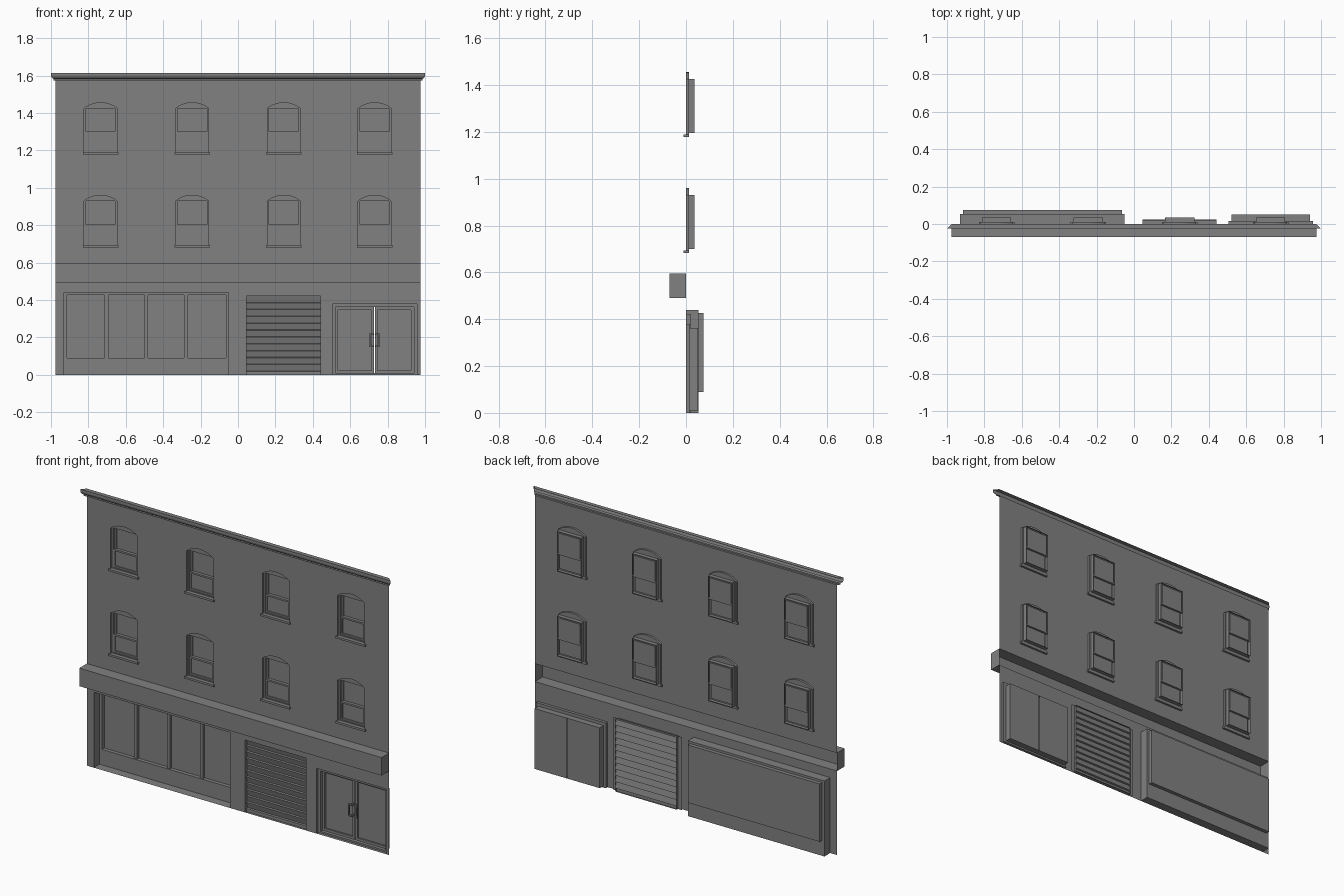
import bpy, bmesh, math

if "Cube" in bpy.data.objects:
    bpy.data.objects.remove(bpy.data.objects["Cube"], do_unlink=True)

grey = bpy.data.materials.new("plain_grey")
grey.use_nodes = True
GREY = (0.22, 0.22, 0.22, 1)
grey.diffuse_color = GREY
grey.node_tree.nodes["Principled BSDF"].inputs["Base Color"].default_value = GREY


class Part:
    """Collects sheets, reveals and boxes into one named object."""

    def __init__(self, name):
        self.name, self.bm = name, bmesh.new()

    def sheet(self, y, *loops):
        # flat panel in the x-z plane; loops after the first are holes
        edges = []
        for loop in loops:
            vs = [self.bm.verts.new((x, y, z)) for x, z in loop]
            edges += [self.bm.edges.new((a, b)) for a, b in zip(vs, vs[1:] + vs[:1])]
        bmesh.ops.triangle_fill(self.bm, edges=edges, use_beauty=True, normal=(0, -1, 0))

    def reveal(self, loop, y0, y1):
        # walls of an opening running back from y0 to y1
        front = [self.bm.verts.new((x, y0, z)) for x, z in loop]
        back = [self.bm.verts.new((x, y1, z)) for x, z in loop]
        for i in range(len(loop)):
            j = (i + 1) % len(loop)
            self.bm.faces.new((front[i], front[j], back[j], back[i]))

    def box(self, x0, x1, y0, y1, z0, z1):
        made = bmesh.ops.create_cube(self.bm, size=1)["verts"]
        for v in made:
            v.co = (x0 if v.co.x < 0 else x1, y0 if v.co.y < 0 else y1,
                    z0 if v.co.z < 0 else z1)

    def strip(self, rows):
        # rows of (half width, centre x, y, z) joined by horizontal faces
        pairs = [[self.bm.verts.new((c + s * w, y, z)) for s in (-1, 1)] for w, c, y, z in rows]
        for a, b in zip(pairs, pairs[1:]):
            self.bm.faces.new((a[0], a[1], b[1], b[0]))

    def finish(self):
        mesh = bpy.data.meshes.new(self.name)
        self.bm.to_mesh(mesh)
        self.bm.free()
        mesh.materials.append(grey)
        obj = bpy.data.objects.new(self.name, mesh)
        bpy.context.collection.objects.link(obj)
        return obj


def rect(x0, x1, z0, z1):
    return [(x0, z0), (x1, z0), (x1, z1), (x0, z1)]


def inset(x0, x1, z0, z1, d):
    return rect(x0 + d, x1 - d, z0 + d, z1 - d)


def arch(cx, z, half=0.0875, spring=0.24, rise=0.03, n=10):
    # segmental arched opening
    r = (half * half + rise * rise) / (2 * rise)
    a = math.asin(half / r)
    top = [(cx + r * math.sin(t), z + spring + rise - r + r * math.cos(t))
           for t in (a - 2 * a * i / n for i in range(n + 1))]
    return [(cx - half, z), (cx + half, z)] + top


HALF = 0.975
columns = (-0.735, -0.245, 0.245, 0.73)
storeys = (0.69, 1.185)
shop = (-0.93, -0.05, 0, 0.44)
shutter = (0.045, 0.44, 0, 0.422)
door = (0.505, 0.957, 0, 0.38)

# Upper wall with arched openings
wall = Part("upper_wall")
wall.sheet(0, rect(-HALF, HALF, 0.595, 1.575),
           *[arch(c, z) for c in columns for z in storeys])
wall.finish()

# Ground floor wall, notched for the three openings
outline = [(-HALF, 0)]
for x0, x1, z0, z1 in (shop, shutter, door):
    outline += [(x0, z0), (x0, z1), (x1, z1), (x1, z0)]
outline += [(HALF, 0), (HALF, 0.49), (-HALF, 0.49)]
lower = Part("ground_floor_wall")
lower.sheet(0, outline)
lower.finish()

# Sign band: channel open at the back
band = Part("sign_band")
band.strip([(HALF, 0, y, z) for y, z in ((0, 0.49), (-0.07, 0.49), (-0.07, 0.595), (0, 0.595))])
for s in (-HALF, HALF):
    band.bm.faces.new([band.bm.verts.new((s, y, z)) for y, z in
                       ((0, 0.49), (-0.07, 0.49), (-0.07, 0.595), (0, 0.595))])
band.finish()

# Cornice: stepped moulding with mitred ends, hollow behind
cornice = Part("cornice")
steps = ((0, 1.575), (0.012, 1.575), (0.012, 1.583), (0.02, 1.588),
         (0.025, 1.6), (0.025, 1.615), (0, 1.615))
cornice.strip([(HALF + d, 0, -d, z) for d, z in steps])
cornice.finish()

# Sash windows
for floor, z in enumerate(storeys, 2):
    for i, c in enumerate(columns, 1):
        win = Part(f"sash_window_floor_{floor}_{i}")
        opening = arch(c, z)
        x0, x1, z0, z1, mid = c - 0.078, c + 0.078, z + 0.01, z + 0.24, z + 0.105
        win.reveal(opening, 0, 0.012)
        win.sheet(0.012, opening, rect(x0, x1, z0, z1))
        win.reveal(rect(x0, x1, z0, z1), 0.012, 0.036)
        for y, lo, hi in ((0.034, mid, z1), (0.022, z0, mid + 0.01)):
            hole = inset(x0, x1, lo, hi, 0.009)
            win.sheet(y - 0.006, rect(x0, x1, lo, hi), hole)
            win.reveal(hole, y - 0.006, y)
            win.sheet(y, hole)
        win.box(x0, x1, 0.016, 0.034, mid, mid + 0.01)
        win.finish()
        sill = Part(f"window_sill_floor_{floor}_{i}")
        sill.box(c - 0.095, c + 0.095, -0.01, 0.012, z - 0.008, z + 0.004)
        sill.finish()

# Shopfront: deep recess, stall riser and four panes
front = Part("shopfront")
glass = (-0.915, -0.065, 0.09, 0.427)
front.reveal(rect(*shop), 0, 0.053)
front.sheet(0.053, rect(*shop), rect(*glass))
front.reveal(rect(*glass), 0.053, 0.075)
front.sheet(0.075, rect(*glass))
front.finish()
mullions = Part("shopfront_mullions")
pane = (glass[1] - glass[0]) / 4
for i in range(1, 4):
    x = glass[0] + i * pane
    mullions.box(x - 0.01, x + 0.01, 0.06, 0.075, glass[2], glass[3])
mullions.finish()

# Roller shutter with guide frame and overlapping slats
frame = Part("shutter_frame")
frame.reveal(rect(*shutter), 0, 0.022)
frame.sheet(0.01, rect(0.02, 0.46, 0, 0.425), rect(*shutter))
frame.finish()
slats = Part("roller_shutter")
rows = [(0.1975, 0.2425, 0.014, 0.0)]
for i in range(11):
    z = 0.018 + i * 0.0367
    rows += [(0.1975, 0.2425, 0.014, z), (0.1975, 0.2425, 0.023, z + 0.003)]
rows.append((0.1975, 0.2425, 0.014, 0.422))
slats.strip(rows)
slats.finish()

# Double door in a stepped frame
doors = Part("door_frame")
inner = (0.52, 0.94, 0.01, 0.362)
doors.reveal(rect(*door), 0, 0.017)
doors.sheet(0.017, rect(*door), rect(*inner))
doors.reveal(rect(*inner), 0.017, 0.052)
doors.finish()
middle = 0.73
for name, a, b, s in (("right_door", 0.52, middle - 0.002, -1),
                      ("left_door", middle + 0.002, 0.94, 1)):
    leaf = Part(name)
    hole = inset(a, b, inner[2], inner[3], 0.014)
    leaf.sheet(0.036, rect(a, b, inner[2], inner[3]), hole)
    leaf.reveal(hole, 0.036, 0.046)
    leaf.sheet(0.046, hole)
    leaf.sheet(0.052, rect(a, b, inner[2], inner[3]))
    leaf.finish()
    # Pull handle: upright bar on two arms
    pull = Part(name + "_handle")
    near, far = sorted((middle + s * 0.022, middle + s * 0.03))
    pull.box(near, far, 0.012, 0.02, 0.15, 0.222)
    for z in (0.15, 0.214):
        lo, hi = sorted((middle + s * 0.006, middle + s * 0.03))
        pull.box(lo, hi, 0.012, 0.02, z, z + 0.008)
        lo, hi = sorted((middle + s * 0.006, middle + s * 0.014))
        pull.box(lo, hi, 0.012, 0.036, z, z + 0.008)
    pull.finish()
